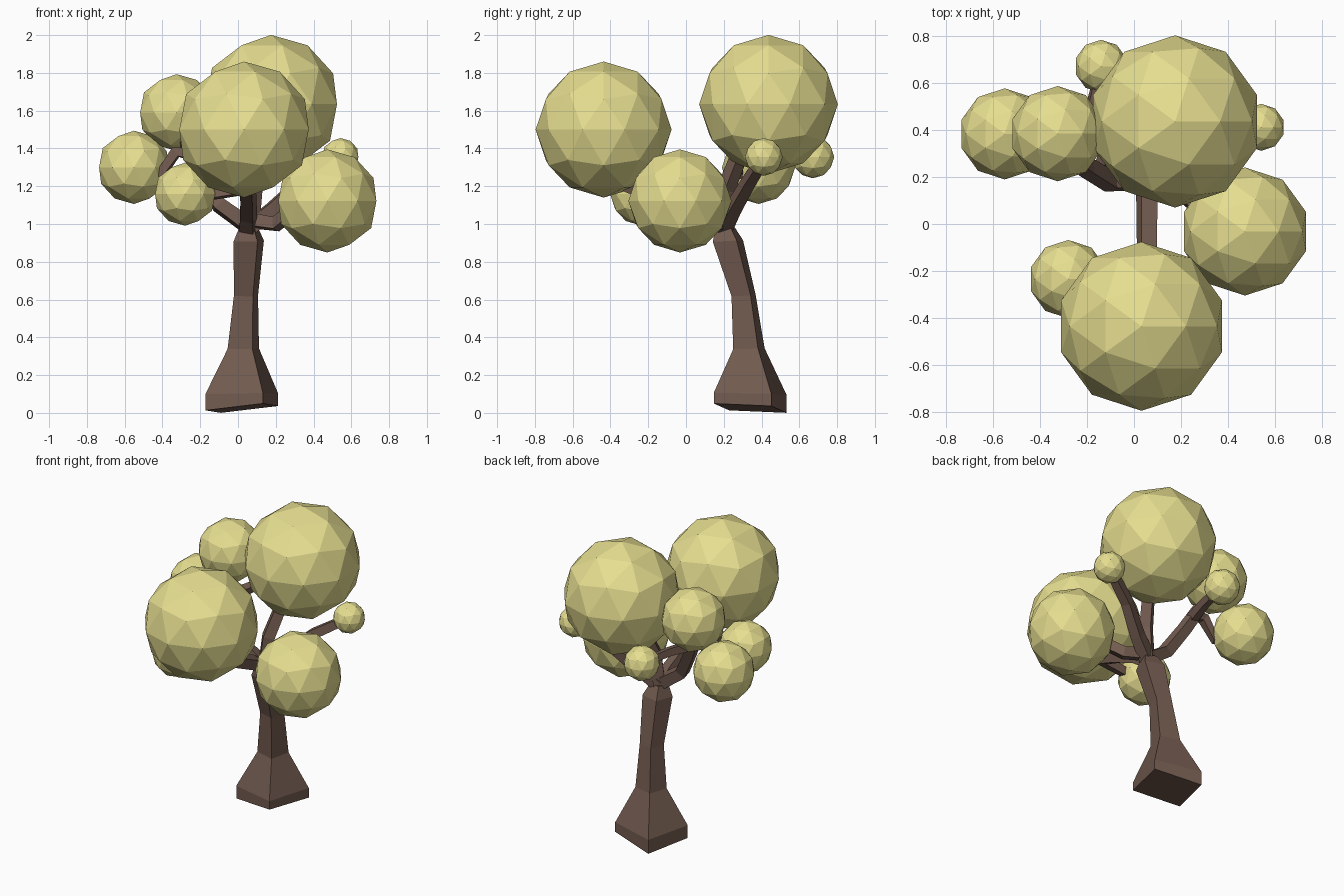
import bpy, bmesh
from math import sin, cos, radians
from mathutils import Vector

if "Cube" in bpy.data.objects:
    bpy.data.objects.remove(bpy.data.objects["Cube"])


def material(name, rgb):
    m = bpy.data.materials.new(name)
    m.diffuse_color = (*rgb, 1)
    m.use_nodes = True
    m.node_tree.nodes["Principled BSDF"].inputs["Base Color"].default_value = m.diffuse_color
    return m


bark = material("bark", (0.17, 0.105, 0.08))
leaf = material("leaf", (0.79, 0.73, 0.28))


def loft(name, rings):
    """Skin a list of four-cornered rings and cap both ends."""
    bm = bmesh.new()
    vs = [[bm.verts.new(p) for p in ring] for ring in rings]
    for a, b in zip(vs, vs[1:]):
        for i in range(4):
            j = (i + 1) % 4
            bm.faces.new((a[i], a[j], b[j], b[i]))
    bm.faces.new(vs[0][::-1])
    bm.faces.new(vs[-1])
    bmesh.ops.recalc_face_normals(bm, faces=bm.faces)
    me = bpy.data.meshes.new(name)
    bm.to_mesh(me)
    bm.free()
    me.materials.append(bark)
    ob = bpy.data.objects.new(name, me)
    bpy.context.collection.objects.link(ob)


def branch(name, points, half):
    """Square limb following a path, half = half width at start and end."""
    pts = [Vector(p) for p in points]
    n, rings, side = len(pts), [], None
    for i, p in enumerate(pts):
        d = (pts[min(i + 1, n - 1)] - pts[max(i - 1, 0)]).normalized()
        if side is None:
            side = d.cross(Vector((0.3, 0.2, 1))).normalized()
        side = (side - d * side.dot(d)).normalized()
        up = d.cross(side)
        w = half[0] + (half[1] - half[0]) * i / (n - 1)
        rings.append([p + side * sx * w + up * sy * w
                      for sx, sy in ((1, 1), (-1, 1), (-1, -1), (1, -1))])
    loft(name, rings)


# Trunk: flared, leaning square sections (x, y, z, half extent, tilt x, tilt y)
sections = [
    (0.02, 0.34, 0.025, 0.193, 0.10, -0.07),
    (0.02, 0.34, 0.10, 0.193, 0.02, -0.02),
    (0.028, 0.333, 0.34, 0.083, 0, 0.03),
    (0.042, 0.305, 0.62, 0.064, 0, 0.05),
    (0.057, 0.222, 0.91, 0.08, 0, 0.05),
    (0.055, 0.205, 0.985, 0.048, 0, 0.1),
]
trunk = []
for x, y, z, e, tx, ty in sections:
    ring = []
    for k in range(4):
        a = radians(30 + 90 * k)
        dx, dy = 1.155 * e * cos(a), 1.155 * e * sin(a)
        ring.append((x + dx, y + dy, max(0, z + tx * dx + ty * dy)))
    trunk.append(ring)
loft("trunk", trunk)

# Branches, one towards each leaf ball
branch("front_branch", [(.055, .2, .97), (.055, .1, 1.04), (.055, -.1, 1.13),
                        (.05, -.3, 1.2), (.035, -.4, 1.4)], (.038, .03))
branch("front_left_branch", [(.05, -.26, 1.19), (-.12, -.25, 1.16),
                             (-.26, -.235, 1.16)], (.028, .022))
branch("right_branch", [(.06, .19, 1.02), (.2, .14, 1.0), (.29, .06, 1.07),
                        (.45, -.02, 1.12)], (.035, .028))
branch("left_branch", [(.04, .19, 1.0), (-.1, .18, 1.10), (-.2, .24, 1.27),
                       (-.27, .29, 1.41), (-.32, .37, 1.55)], (.038, .028))
branch("far_left_branch", [(-.25, .27, 1.37), (-.33, .27, 1.38),
                           (-.41, .28, 1.26), (-.53, .37, 1.29)], (.03, .022))
branch("back_left_branch", [(-.24, .27, 1.35), (-.19, .45, 1.36),
                            (-.14, .66, 1.355)], (.028, .02))
branch("back_branch", [(.06, .2, .98), (.08, .21, 1.18), (.12, .28, 1.36),
                       (.16, .38, 1.5)], (.038, .03))
branch("back_right_branch", [(.06, .2, .98), (.18, .25, 1.08),
                             (.33, .33, 1.22), (.53, .41, 1.345)], (.038, .026))

# Leaf balls: faceted spheres (x, y, z, radius)
balls = {
    "back_leaves": (.175, .437, 1.634, .367),
    "front_leaves": (.032, -.436, 1.50, .36),
    "right_leaves": (.473, -.032, 1.122, .273),
    "front_left_leaves": (-.28, -.235, 1.158, .167),
    "left_leaves": (-.325, .385, 1.59, .203),
    "far_left_leaves": (-.551, .384, 1.30, .194),
    "back_left_leaves": (-.14, .672, 1.355, .113),
    "back_right_leaves": (.542, .412, 1.355, .1),
}
for name, (x, y, z, r) in balls.items():
    bpy.ops.mesh.primitive_ico_sphere_add(subdivisions=2, radius=r, location=(x, y, z))
    ob = bpy.context.object
    ob.name = name
    ob.data.materials.append(leaf)
